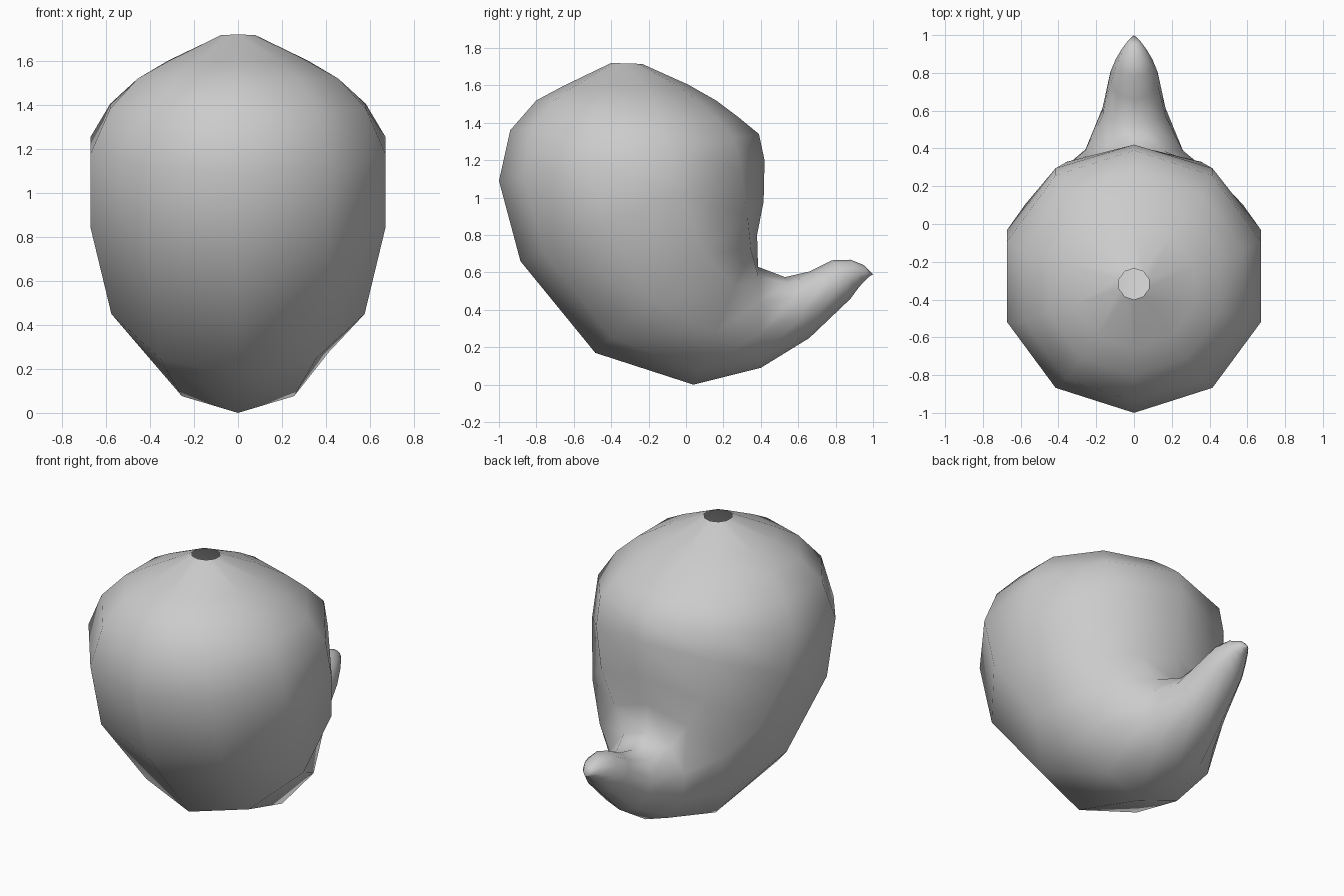
import bpy, bmesh, math

if "Cube" in bpy.data.objects:
    bpy.data.objects.remove(bpy.data.objects["Cube"])

SIDES = 10
# Rings from the open top to the tail tip: outer (y, z), inner (y, z)
RINGS = [
    (-0.40, 1.72, -0.235, 1.715),
    (-0.66, 1.595, 0.01, 1.605),
    (-0.80, 1.52, 0.16, 1.52),
    (-0.94, 1.36, 0.28, 1.43),
    (-1.00, 1.09, 0.39, 1.34),
    (-0.885, 0.66, 0.42, 1.20),
    (-0.485, 0.17, 0.415, 0.98),
    (0.04, 0.0, 0.38, 0.80),
    (0.40, 0.09, 0.385, 0.63),
    (0.66, 0.25, 0.53, 0.575),
    (0.88, 0.46, 0.66, 0.605),
    (0.92, 0.515, 0.78, 0.665),
    (0.95, 0.55, 0.88, 0.668),
    (0.98, 0.578, 0.95, 0.64),
]
TIP = (0, 1.0, 0.59)


def add_ring(bm, y0, z0, y1, z1):
    """Tilted round section whose diameter joins the two profile points."""
    cy, cz = (y0 + y1) / 2, (z0 + z1) / 2
    r = math.hypot(y1 - y0, z1 - z0) / 2
    ring = []
    for k in range(SIDES):
        a = 2 * math.pi * k / SIDES
        c = math.cos(a)
        ring.append(bm.verts.new((r * math.sin(a), cy + (y0 - cy) * c, cz + (z0 - cz) * c)))
    return ring


# Body and curled tail, one skin with an open hole at the top
bm = bmesh.new()
rings = [add_ring(bm, *p) for p in RINGS]
for a, b in zip(rings, rings[1:]):
    for k in range(SIDES):
        n = (k + 1) % SIDES
        bm.faces.new((a[k], a[n], b[n], b[k]))
tip = bm.verts.new(TIP)
for k in range(SIDES):
    bm.faces.new((rings[-1][k], rings[-1][(k + 1) % SIDES], tip))
bmesh.ops.recalc_face_normals(bm, faces=bm.faces[:])
# Make sure the skin faces outward
front = min(bm.faces, key=lambda f: f.calc_center_median().y)
if front.normal.y > 0:
    bmesh.ops.reverse_faces(bm, faces=bm.faces[:])
for f in bm.faces:
    f.smooth = True

mesh = bpy.data.meshes.new("body_with_tail")
bm.to_mesh(mesh)
bm.free()
bpy.context.collection.objects.link(bpy.data.objects.new("body_with_tail", mesh))
